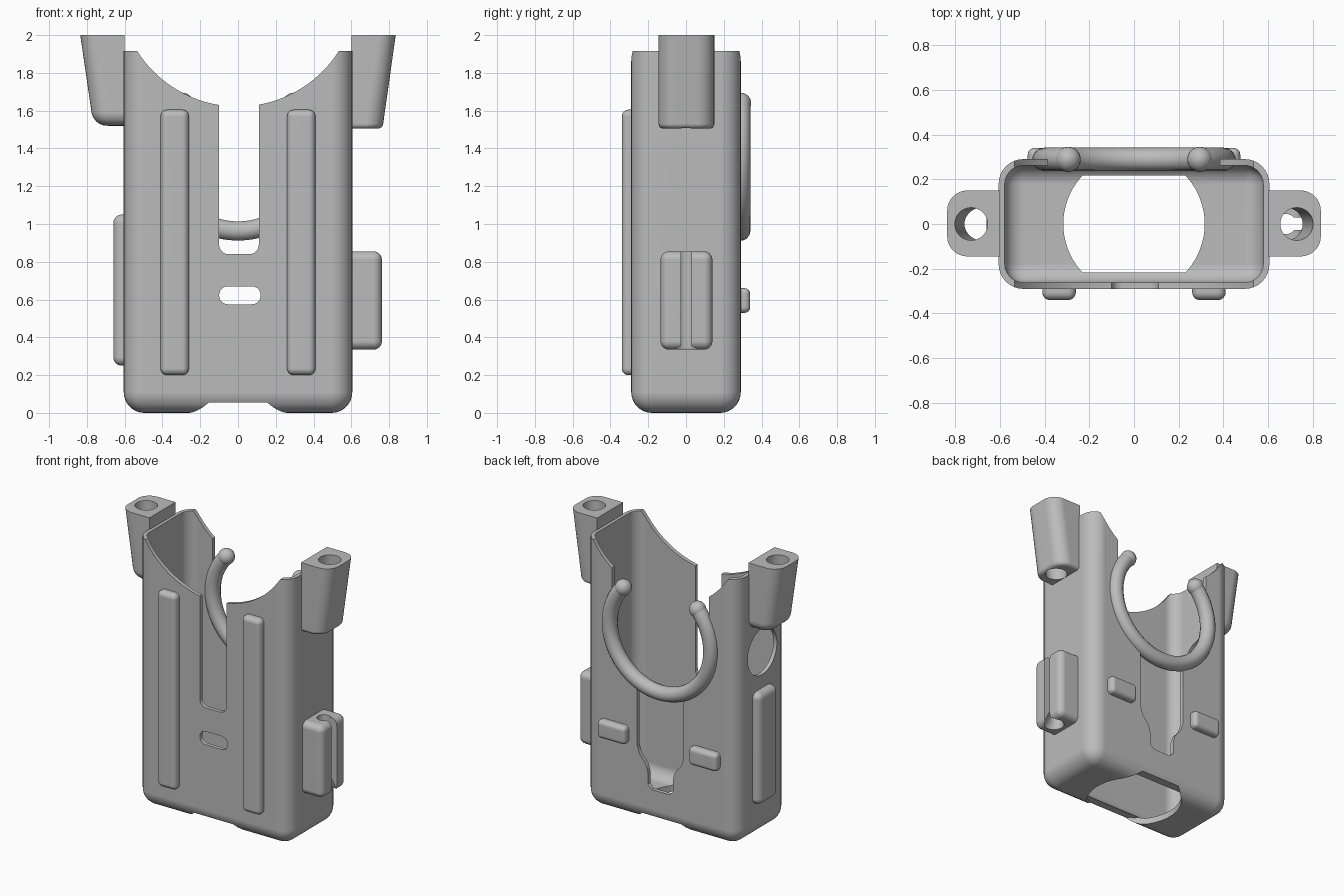
import bpy, bmesh, math
from mathutils import Vector

if "Cube" in bpy.data.objects:
    bpy.data.objects.remove(bpy.data.objects["Cube"])

grey = bpy.data.materials.new("matte_grey")
grey.use_nodes = True
COLOUR = (0.5, 0.5, 0.5, 1)
grey.diffuse_color = COLOUR
grey.node_tree.nodes["Principled BSDF"].inputs["Base Color"].default_value = COLOUR


def finish(name, bm):
    bmesh.ops.recalc_face_normals(bm, faces=bm.faces)
    mesh = bpy.data.meshes.new(name)
    bm.to_mesh(mesh)
    bm.free()
    mesh.materials.append(grey)
    ob = bpy.data.objects.new(name, mesh)
    bpy.context.collection.objects.link(ob)
    return ob


def bevel(bm, keep, radius, segments=6):
    edges = [e for e in bm.edges if keep(e)]
    bmesh.ops.bevel(bm, geom=edges, offset=radius, segments=segments,
                    profile=0.5, affect='EDGES', clamp_overlap=True)


def along(axis):
    return lambda e: abs((e.verts[0].co - e.verts[1].co).normalized()[axis]) > 0.9


def off_plane(axis, value):
    return lambda e: any(abs(v.co[axis] - value) > 0.001 for v in e.verts)


def box(name, x, y, z, radius=0, keep=lambda e: True, segments=6):
    bm = bmesh.new()
    bmesh.ops.create_cube(bm, size=1)
    for v in bm.verts:
        v.co = [r[0] if c < 0 else r[1] for c, r in zip(v.co, (x, y, z))]
    if radius:
        bevel(bm, keep, radius, segments)
    return finish(name, bm)


def rod(name, start, end, r0, r1=None, segments=48):
    a, b = Vector(start), Vector(end)
    bm = bmesh.new()
    bmesh.ops.create_cone(bm, cap_ends=True, segments=segments, radius1=r0,
                          radius2=r0 if r1 is None else r1, depth=(b - a).length)
    turn = Vector((0, 0, 1)).rotation_difference(b - a)
    for v in bm.verts:
        v.co = turn @ v.co + (a + b) / 2
    return finish(name, bm)


def prism(profile, y0, y1):
    """Extrude an x-z profile along y."""
    bm = bmesh.new()
    face = bm.faces.new([bm.verts.new((x, y0, z)) for x, z in profile])
    out = bmesh.ops.extrude_face_region(bm, geom=[face])["geom"]
    for v in out:
        if isinstance(v, bmesh.types.BMVert):
            v.co.y = y1
    return bm


def activate(ob):
    bpy.ops.object.select_all(action='DESELECT')
    ob.select_set(True)
    bpy.context.view_layer.objects.active = ob


def cut(ob, cutters):
    activate(ob)
    for c in cutters:
        c.hide_render = True
        mod = ob.modifiers.new("cut", 'BOOLEAN')
        mod.operation, mod.solver, mod.object = 'DIFFERENCE', 'EXACT', c
        bpy.ops.object.modifier_apply(modifier=mod.name)
        bpy.data.objects.remove(c)


parts = []

# Body shell: rounded box, hollowed and open at the top
body = box("body_shell", (-0.605, 0.605), (-0.29, 0.29), (0, 1.915), 0.11,
           off_plane(2, 1.915), 8)
slot = [(0.185, 1.1), (0.185, 0.54), (0.165, 0.48), (0.115, 0.42), (0.1, 0.37), (0.1, 0.28),
        (0.07, 0.25)]
slot += [(-x, z) for x, z in reversed(slot)]
cut(body, [
    box("cavity", (-0.578, 0.578), (-0.262, 0.262), (0.045, 2.3), 0.085, segments=8),
    rod("top_scoop", (0, -1, 2.254), (0, 1, 2.254), 0.632, segments=128),
    rod("floor_hole", (0, 0, -0.1), (0, 0, 0.055), 0.316, segments=72),
    box("front_slot", (-0.1, 0.11), (-0.5, -0.1), (0.84, 2.3), 0.05, along(1)),
    box("front_window", (-0.1, 0.12), (-0.5, -0.1), (0.575, 0.67), 0.046, along(1)),
    rod("back_circle", (0, 0.1, 1.365), (0, 0.5, 1.365), 0.4, segments=72),
    box("back_gap", (-0.385, 0.385), (0.1, 0.5), (1.45, 2.3)),
    finish("back_slot", prism(slot, 0.1, 0.5)),
    rod("side_hole", (-0.8, 0, 1.31), (-0.4, 0, 1.31), 0.165),
])
parts.append(body)

# Front ribs and back lugs
for side, label in ((1, "left"), (-1, "right")):
    span = sorted((side * 0.26, side * 0.41))
    parts.append(box(label + "_front_rib", span, (-0.34, -0.275), (0.2, 1.605),
                     0.035, off_plane(1, -0.275)))
    span = sorted((side * 0.25, side * 0.475))
    parts.append(box(label + "_back_lug", span, (0.275, 0.34), (0.53, 0.66),
                     0.03, off_plane(1, 0.275)))

# Long pad on the right side
parts.append(box("side_pad", (-0.66, -0.59), (-0.11, 0.11), (0.25, 1.05),
                 0.045, off_plane(0, -0.59)))

# Grooved clip on the left side
clip = box("side_clip", (0.59, 0.762), (-0.135, 0.14), (0.335, 0.855), 0.045,
           off_plane(0, 0.59))
cut(clip, [
    box("clip_groove", (0.68, 0.9), (-0.027, 0.03), (0.2, 1)),
    rod("clip_channel", (0.68, 0, 0.2), (0.68, 0, 1), 0.045),
    rod("clip_flare", (0.7, 0, 0.32), (0.7, 0, 0.44), 0.075, 0.03),
])
parts.append(clip)

# Tapered sockets at the upper corners, each with a slanted bore
for side, label, low, soft in ((1, "left", 1.505, 0.025), (-1, "right", 1.52, 0.07)):
    profile = [(0.6, low), (0.765, low), (0.835, 2), (0.6, 2)]
    bm = prism([(side * x, z) for x, z in profile], -0.145, 0.15)
    bevel(bm, lambda e: along(2)(e) and all(abs(v.co.x) > 0.7 for v in e.verts), 0.09, 8)
    bevel(bm, lambda e: all(v.co.z < low + 0.001 for v in e.verts)
          and any(abs(v.co.x) > 0.61 for v in e.verts), soft)
    socket = finish(label + "_socket", bm)
    cut(socket, [rod("bore", (side * 0.67, 0, 1.4), (side * 0.737, 0, 2.1), 0.073)])
    parts.append(socket)

# Open ring on the back with ball tips
curve = bpy.data.curves.new("back_ring", 'CURVE')
curve.dimensions = '3D'
curve.bevel_depth, curve.bevel_resolution = 0.052, 5
curve.use_fill_caps = True
spline = curve.splines.new('POLY')
count = 64
spline.points.add(count - 1)
tips = []
for i, p in enumerate(spline.points):
    angle = math.radians(137 + 266 * i / (count - 1))
    spot = (0.402 * math.cos(angle), 0.289, 1.365 + 0.402 * math.sin(angle))
    p.co = (*spot, 1)
    if i in (0, count - 1):
        tips.append(spot)
ring = bpy.data.objects.new("back_ring", curve)
bpy.context.collection.objects.link(ring)
activate(ring)
bpy.ops.object.convert(target='MESH')
ring = bpy.context.object
ring.data.materials.clear()
ring.data.materials.append(grey)
parts.append(ring)
for spot, label in zip(tips, ("right", "left")):
    bm = bmesh.new()
    bmesh.ops.create_uvsphere(bm, u_segments=24, v_segments=12, radius=0.056)
    bmesh.ops.translate(bm, verts=bm.verts, vec=spot)
    parts.append(finish(label + "_ring_tip", bm))

# Smooth shading with crisp edges
for ob in parts:
    activate(ob)
    bpy.ops.object.shade_smooth_by_angle(angle=math.radians(35))
    ob.modifiers.new("even_shading", 'WEIGHTED_NORMAL').keep_sharp = True
